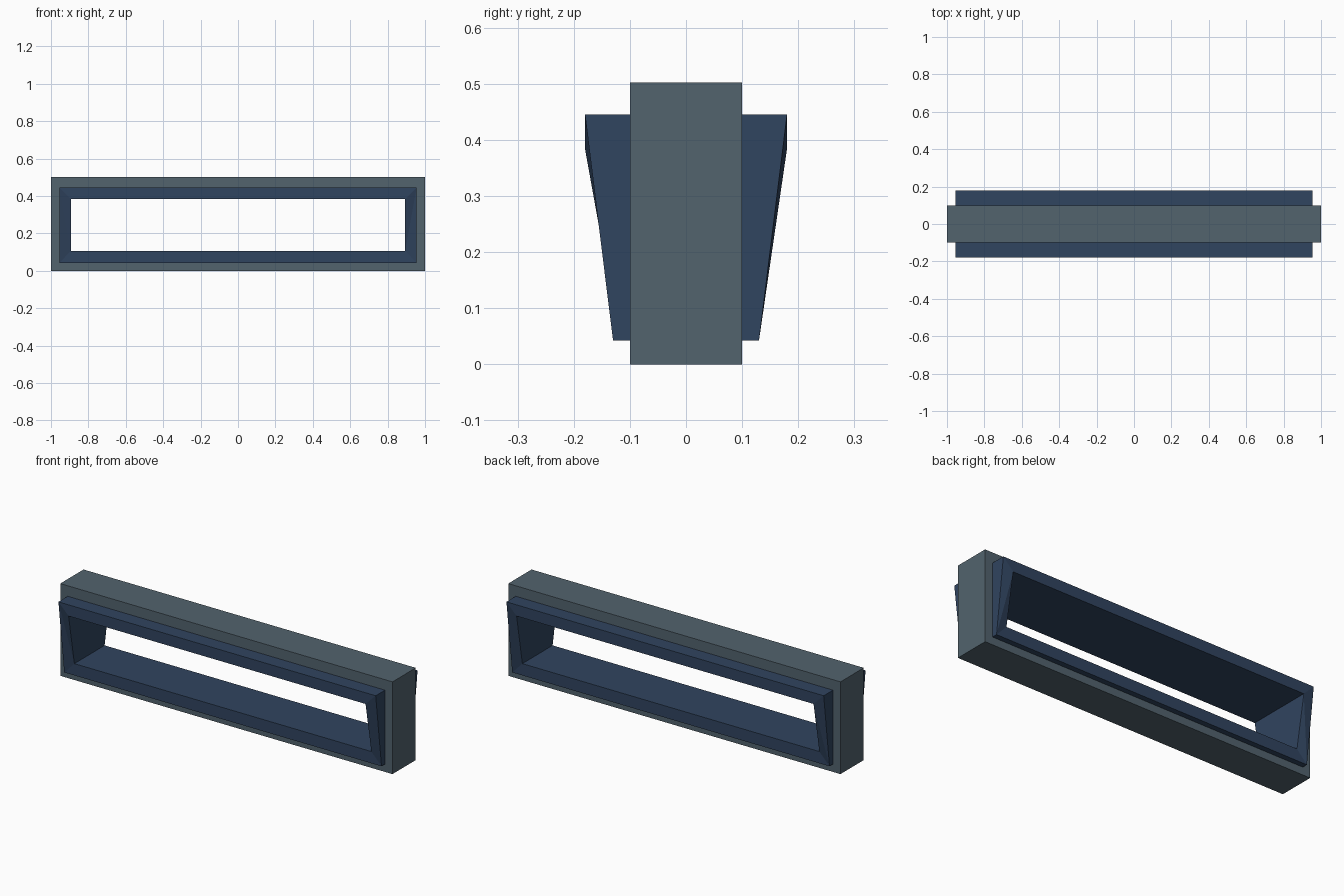
import bpy, bmesh

if "Cube" in bpy.data.objects:
    bpy.data.objects.remove(bpy.data.objects["Cube"])


def material(name, colour):
    m = bpy.data.materials.new(name)
    m.diffuse_color = (*colour, 1)
    m.use_nodes = True
    m.node_tree.nodes["Principled BSDF"].inputs["Base Color"].default_value = m.diffuse_color
    return m


def ring(bm, half_x, z0, z1, y_bottom, y_top):
    pts = [(-half_x, y_bottom, z0), (half_x, y_bottom, z0),
           (half_x, y_top, z1), (-half_x, y_top, z1)]
    return [bm.verts.new(p) for p in pts]


# Rectangular loops on one face: half width, bottom z, top z, depth at bottom, depth at top
profile = [
    (1.0, 0.0, 0.502, 0.1, 0.1),          # casing edge
    (0.955, 0.042, 0.445, 0.1, 0.1),      # foot of the trim
    (0.955, 0.042, 0.445, 0.13, 0.18),    # outer lip, leaning outwards at the top
    (0.894, 0.106, 0.384, 0.13, 0.18),    # inner lip around the opening
]

bm = bmesh.new()
front = [ring(bm, hx, z0, z1, -yb, -yt) for hx, z0, z1, yb, yt in profile]
back = [ring(bm, hx, z0, z1, yb, yt) for hx, z0, z1, yb, yt in profile]
loops = front + back[::-1]

# Bridge the loops round through the opening and back over the casing
for s in range(8):
    a, b = loops[s], loops[(s + 1) % 8]
    for i in range(4):
        j = (i + 1) % 4
        quad = [a[i], a[j], b[j], b[i]]
        if s in (2, 4) and i == 1:        # twisted upright lip faces
            faces = [(a[i], a[j], b[i]), (a[j], b[j], b[i])]
        elif s in (2, 4) and i == 3:
            faces = [(a[i], a[j], b[j]), (a[i], b[j], b[i])]
        else:
            faces = [quad]
        for f in faces:
            bm.faces.new(f).material_index = 0 if s in (0, 6, 7) else 1

bmesh.ops.recalc_face_normals(bm, faces=bm.faces)
mesh = bpy.data.meshes.new("window_frame")
bm.to_mesh(mesh)
bm.free()
mesh.materials.append(material("casing_grey", (0.085, 0.125, 0.155)))
mesh.materials.append(material("trim_navy", (0.03, 0.058, 0.115)))
bpy.context.collection.objects.link(bpy.data.objects.new("window_frame", mesh))
